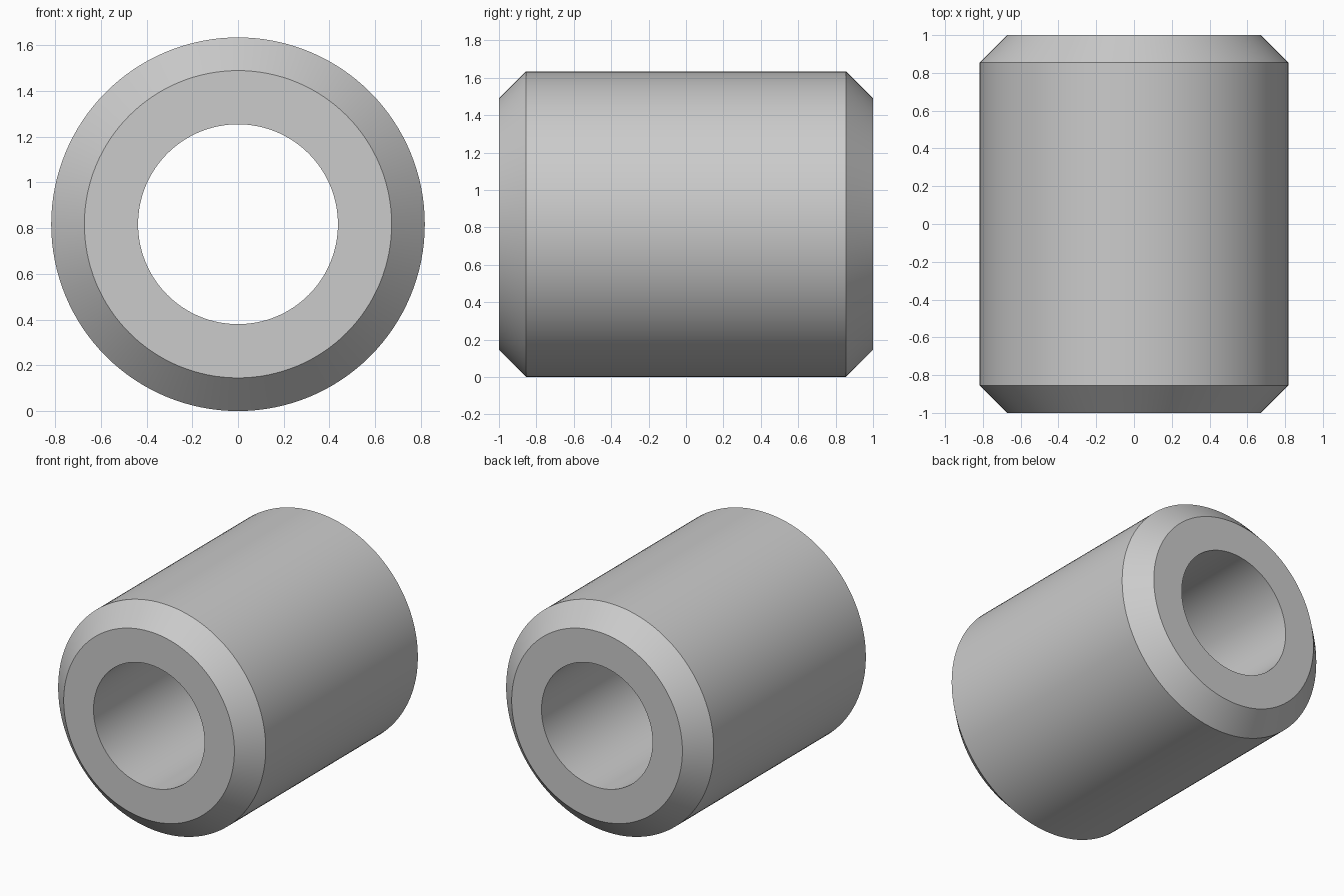
import bpy
import bmesh
import math
from mathutils import Matrix, Vector

cube = bpy.data.objects.get("Cube")
if cube:
    bpy.data.objects.remove(cube, do_unlink=True)

SEGMENTS = 128
OUTER, FACE, BORE = 0.817, 0.672, 0.437   # radii
HALF, SHOULDER = 1.0, 0.855               # half lengths

# Plain grey metal
grey = bpy.data.materials.new("grey metal")
grey.use_nodes = True
grey.diffuse_color = (0.6, 0.6, 0.6, 1)
grey.node_tree.nodes["Principled BSDF"].inputs["Base Color"].default_value = (0.6, 0.6, 0.6, 1)

# Closed wall section (radius, y), revolved about the y axis
section = [(BORE, -HALF), (FACE, -HALF), (OUTER, -SHOULDER),
           (OUTER, SHOULDER), (FACE, HALF), (BORE, HALF)]

bm = bmesh.new()
verts = [bm.verts.new((r, y, 0)) for r, y in section]
edges = [bm.edges.new((v, verts[(i + 1) % len(verts)])) for i, v in enumerate(verts)]
bmesh.ops.spin(bm, geom=verts + edges, cent=(0, 0, 0), axis=(0, 1, 0),
               angle=math.tau, steps=SEGMENTS, use_merge=True)
bmesh.ops.remove_doubles(bm, verts=bm.verts[:], dist=0.0001)
bmesh.ops.recalc_face_normals(bm, faces=bm.faces[:])

mesh = bpy.data.meshes.new("chamfered_bushing")
bm.to_mesh(mesh)
bm.free()
mesh.materials.append(grey)

# Bushing lying on the ground
bushing = bpy.data.objects.new("chamfered_bushing", mesh)
bushing.location.z = OUTER
bpy.context.collection.objects.link(bushing)

# Smooth round walls, crisp chamfer edges
bpy.ops.object.select_all(action="DESELECT")
bushing.select_set(True)
bpy.context.view_layer.objects.active = bushing
bpy.ops.object.shade_smooth_by_angle(angle=math.radians(30))
